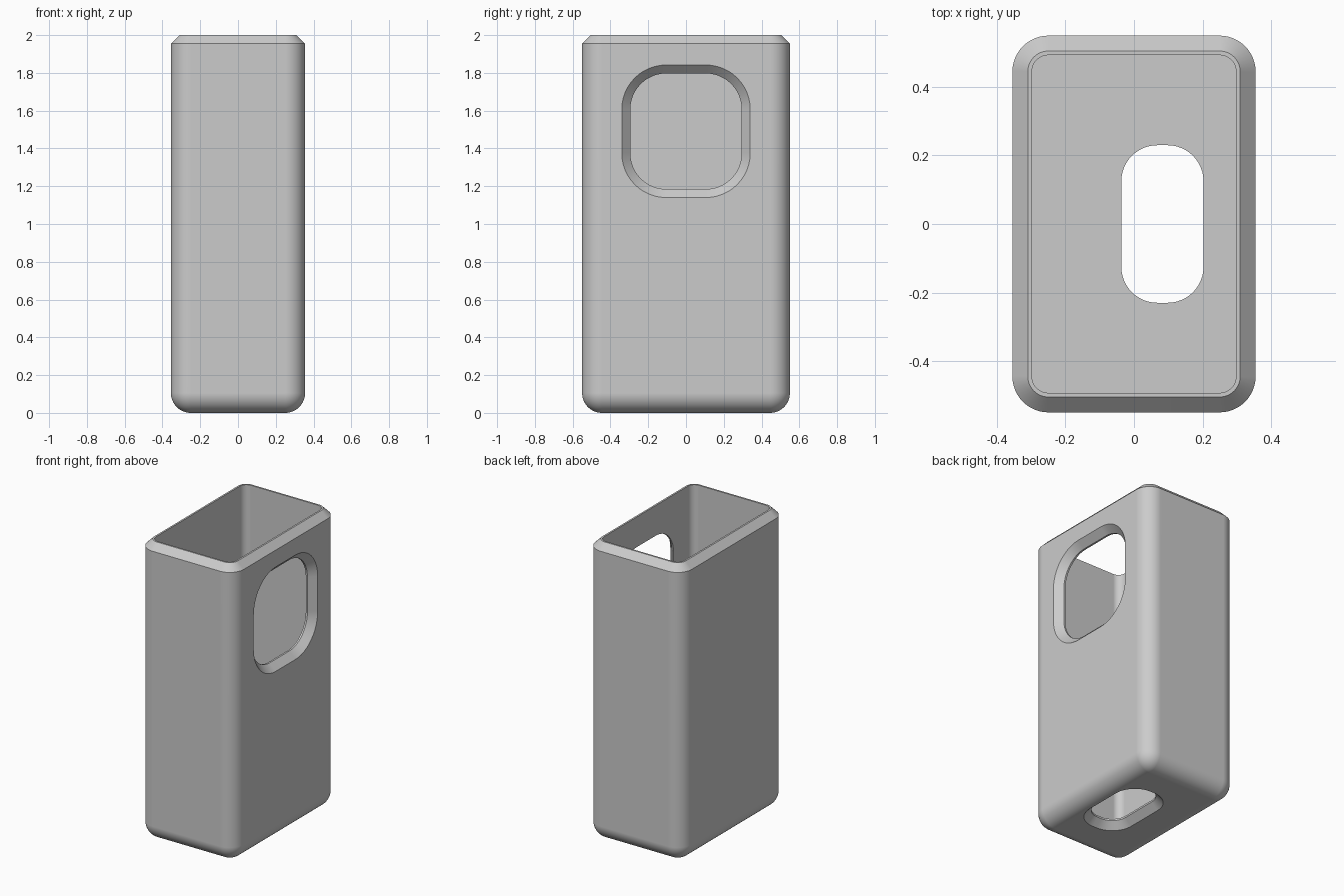
import bpy, bmesh, math
from mathutils import Vector

if "Cube" in bpy.data.objects:
    bpy.data.objects.remove(bpy.data.objects["Cube"])

HX, HY, HEIGHT = 0.355, 0.55, 2.0      # outer half sizes and height
CORNER, WALL, CHAMFER = 0.105, 0.057, 0.045
STEPS = 12

grey = bpy.data.materials.new("plain grey")
grey.use_nodes = True
colour = (0.6, 0.6, 0.6, 1)
grey.diffuse_color = colour
grey.node_tree.nodes["Principled BSDF"].inputs["Base Color"].default_value = colour


def rounded_ring(hx, hy, r, grow, level, centre=(0, 0)):
    """Rounded rectangle, offset outwards by grow, at the given level."""
    points = []
    radius = max(r + grow, 0)
    for quarter, (sx, sy) in enumerate([(1, 1), (-1, 1), (-1, -1), (1, -1)]):
        for i in range(STEPS + 1):
            a = (quarter + i / STEPS) * math.pi / 2
            points.append(Vector((centre[0] + sx * (hx - r) + radius * math.cos(a),
                                  centre[1] + sy * (hy - r) + radius * math.sin(a), level)))
    return points


def loft(name, rings, sideways=False):
    """Closed skin through a list of rings, capped at both ends."""
    bm = bmesh.new()
    loops = []
    for ring in rings:
        loops.append([bm.verts.new(p.zxy if sideways else p) for p in ring])
    count = len(loops[0])
    for low, high in zip(loops, loops[1:]):
        for i in range(count):
            j = (i + 1) % count
            bm.faces.new((low[i], low[j], high[j], high[i]))
    bm.faces.new(loops[0][::-1])
    bm.faces.new(loops[-1])
    bmesh.ops.remove_doubles(bm, verts=bm.verts, dist=1e-5)
    bmesh.ops.recalc_face_normals(bm, faces=bm.faces)
    mesh = bpy.data.meshes.new(name)
    bm.to_mesh(mesh)
    bm.free()
    mesh.materials.append(grey)
    obj = bpy.data.objects.new(name, mesh)
    bpy.context.collection.objects.link(obj)
    return obj


# Case: filleted base, straight sides, chamfered rim, then the cavity down to its floor
profile = []
for i in range(STEPS + 1):
    a = i / STEPS * math.pi / 2
    profile.append((CORNER * (math.sin(a) - 1), CORNER * (1 - math.cos(a))))
profile += [(0, HEIGHT - CHAMFER), (-CHAMFER, HEIGHT), (-WALL, HEIGHT), (-WALL, WALL)]
case = loft("case", [rounded_ring(HX, HY, CORNER, g, z) for g, z in profile])

# Cutters for the side window and base slot, each flared to a chamfer outside
over = 0.01
window = loft("window_cutter", [
    rounded_ring(0.295, 0.306, 0.19, g, x, (0, 1.491))
    for g, x in [(CHAMFER + over, HX + over), (0, HX - CHAMFER), (0, HX - 0.15)]], sideways=True)
slot = loft("slot_cutter", [
    rounded_ring(0.12, 0.23, 0.105, g, z, (0.083, 0))
    for g, z in [(CHAMFER + over, -over), (0, CHAMFER), (0, 0.15)]])

bpy.ops.object.select_all(action='DESELECT')
case.select_set(True)
bpy.context.view_layer.objects.active = case
for cutter in (window, slot):
    cutter.hide_render = True
    cut = case.modifiers.new("cut", 'BOOLEAN')
    cut.operation = 'DIFFERENCE'
    cut.solver = 'EXACT'
    cut.object = cutter
    bpy.ops.object.modifier_apply(modifier=cut.name)
    bpy.data.objects.remove(cutter)

# Smooth fillets, crisp chamfers and even flat panels
bpy.ops.object.shade_smooth_by_angle(angle=math.radians(30))
normals = case.modifiers.new("even_normals", 'WEIGHTED_NORMAL')
normals.keep_sharp = True
